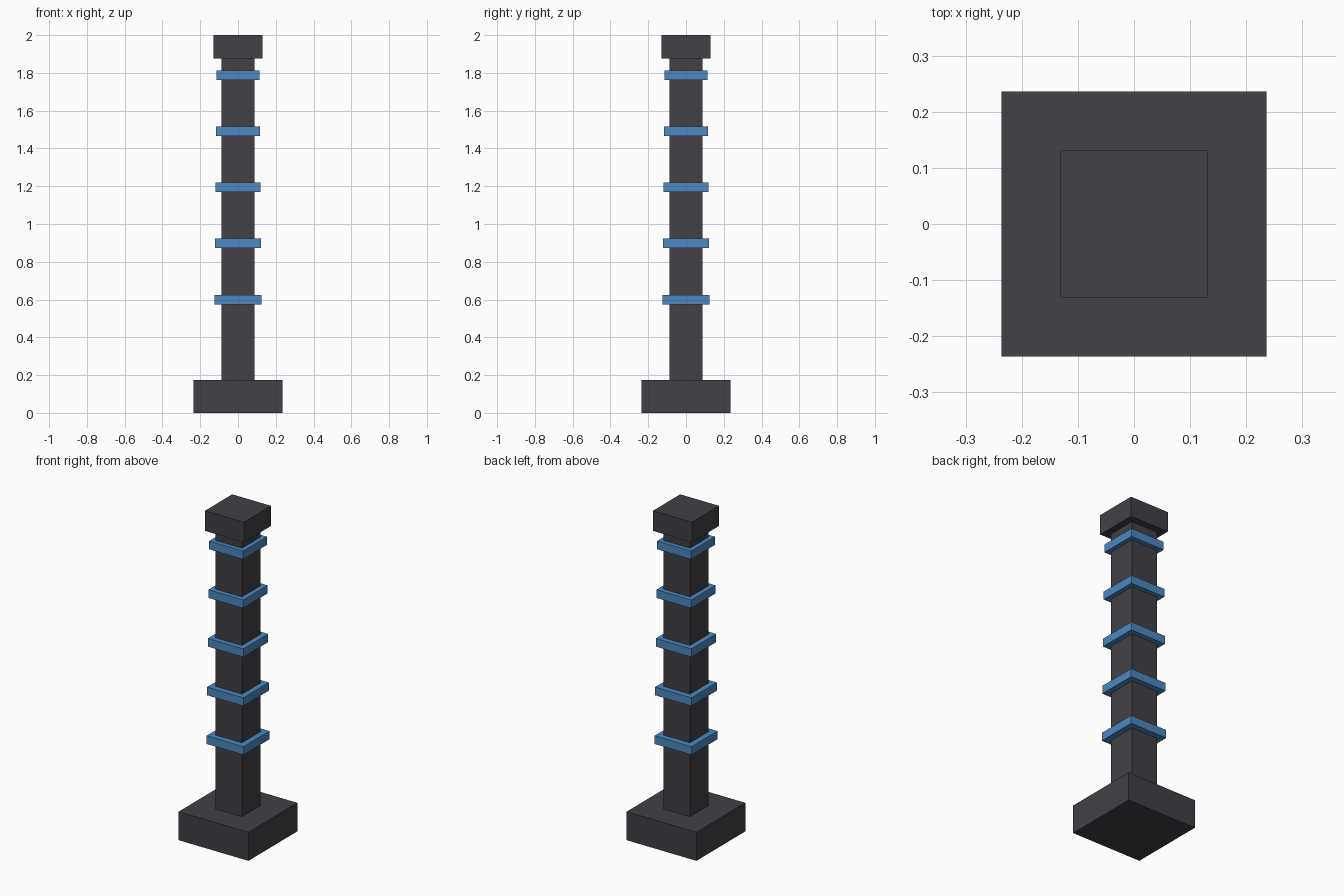
import bpy

if "Cube" in bpy.data.objects:
    bpy.data.objects.remove(bpy.data.objects["Cube"])


def material(name, rgb):
    m = bpy.data.materials.new(name)
    m.diffuse_color = (*rgb, 1)
    m.use_nodes = True
    m.node_tree.nodes["Principled BSDF"].inputs["Base Color"].default_value = m.diffuse_color
    return m


dark = material("charcoal", (0.053, 0.052, 0.063))
blue = material("blue", (0.072, 0.245, 0.53))


def block(name, half, z0, z1, mat):
    """Square block from z0 to z1."""
    bpy.ops.mesh.primitive_cube_add(size=1, location=(0, 0, (z0 + z1) / 2))
    o = bpy.context.object
    o.name = name
    o.scale = (2 * half, 2 * half, z1 - z0)
    bpy.ops.object.transform_apply(location=False, rotation=False, scale=True)
    o.data.materials.append(mat)


# Pillar: base, shaft and cap
block("base", 0.236, 0, 0.174, dark)
block("shaft", 0.0885, 0.174, 1.877, dark)
block("cap", 0.131, 1.877, 2.0, dark)

# Bands around the shaft, slightly narrower towards the top
for i in range(5):
    z = 0.6 + 0.297 * i
    block(f"band_{i + 1}", 0.125 - 0.0025 * i, z - 0.025, z + 0.025, blue)
